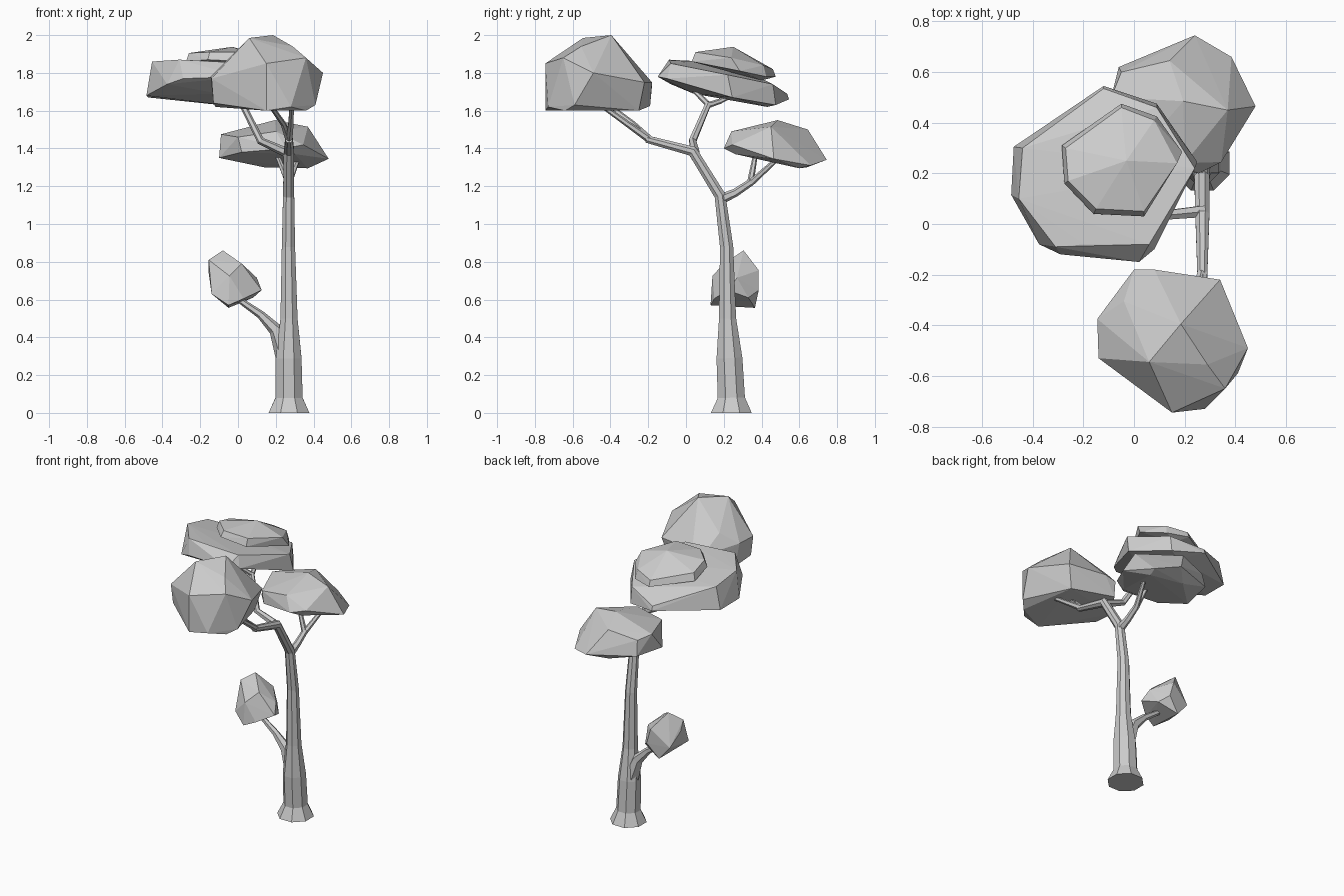
import bpy, bmesh, math
from mathutils import Vector


def make_object(name, bm):
    bmesh.ops.recalc_face_normals(bm, faces=bm.faces)
    mesh = bpy.data.meshes.new(name)
    bm.to_mesh(mesh)
    bm.free()
    obj = bpy.data.objects.new(name, mesh)
    bpy.context.collection.objects.link(obj)
    return obj


def limb(name, path, sides):
    """Tapered faceted tube; path holds (x, y, z, radius)."""
    bm = bmesh.new()
    pts = [Vector(p[:3]) for p in path]
    span = pts[-1] - pts[0]
    ref = Vector((1, 0, 0)) if abs(span.x) < 0.6 * span.length else Vector((0, 1, 0))
    rings = []
    for i, p in enumerate(pts):
        tangent = Vector()
        if i > 0:
            tangent += (p - pts[i - 1]).normalized()
        if i < len(pts) - 1:
            tangent += (pts[i + 1] - p).normalized()
        v = tangent.cross(ref).normalized()
        u = v.cross(tangent).normalized()
        ring = []
        for k in range(sides):
            a = 2 * math.pi * (k + 0.5) / sides
            ring.append(bm.verts.new(p + path[i][3] * (u * math.cos(a) + v * math.sin(a))))
        rings.append(ring)
    for a, b in zip(rings, rings[1:]):
        for k in range(sides):
            n = (k + 1) % sides
            bm.faces.new((a[k], a[n], b[n], b[k]))
    bm.faces.new(rings[0])
    bm.faces.new(rings[-1])
    return make_object(name, bm)


def foliage(name, corners):
    """Faceted leaf clump: convex hull of its corner points."""
    bm = bmesh.new()
    verts = [bm.verts.new(c) for c in corners]
    res = bmesh.ops.convex_hull(bm, input=verts)
    loose = [v for v in bm.verts if not v.link_faces]
    bmesh.ops.delete(bm, geom=loose, context='VERTS')
    return make_object(name, bm)


# Trunk, leaning forward into the front bough
limb("trunk", [(.27, .24, 0, .117), (.27, .24, .08, .078), (.268, .23, .29, .074),
               (.27, .22, .5, .049), (.267, .215, .88, .038), (.268, .18, 1.15, .032),
               (.27, .035, 1.385, .03), (.27, -.21, 1.45, .021)], 8)

# Branches
limb("front_twig_right", [(.27, -.19, 1.445, .02), (.28, -.31, 1.53, .016), (.285, -.45, 1.63, .013)], 6)
limb("front_twig_left", [(.27, -.19, 1.445, .02), (.24, -.28, 1.53, .015), (.17, -.41, 1.63, .012)], 6)
limb("upper_branch", [(.275, .05, 1.37, .026), (.12, .035, 1.44, .021), (.02, .12, 1.64, .017)], 6)
limb("upper_twig_front", [(.022, .12, 1.63, .016), (-.04, .04, 1.71, .012)], 6)
limb("upper_twig_back", [(.022, .12, 1.63, .016), (0, .18, 1.65, .014), (-.02, .26, 1.69, .012)], 6)
limb("back_branch", [(.268, .18, 1.13, .028), (.268, .26, 1.165, .022), (.268, .35, 1.225, .019)], 6)
limb("back_twig_left", [(.268, .34, 1.215, .018), (.2, .37, 1.38, .012)], 6)
limb("back_twig_right", [(.268, .34, 1.215, .018), (.32, .49, 1.35, .012)], 6)
limb("low_branch", [(.255, .235, .29, .055), (.2, .235, .44, .036), (.12, .24, .52, .022),
                    (-.01, .25, .61, .015)], 6)

# Foliage clumps
foliage("front_foliage", [
    (.185, -.395, 2), (.06, -.545, 1.985), (.29, -.555, 1.94), (.36, -.65, 1.88),
    (.45, -.49, 1.8), (.34, -.22, 1.75), (.08, -.18, 1.75), (0, -.18, 1.73),
    (-.04, -.305, 1.85), (-.145, -.375, 1.78), (-.14, -.53, 1.77), (.15, -.745, 1.85),
    (.28, -.73, 1.62), (.41, -.59, 1.63), (.36, -.64, 1.6), (-.13, -.52, 1.64),
    (.15, -.745, 1.6), (.3, -.25, 1.6), (0, -.19, 1.625), (-.12, -.36, 1.62)])
foliage("back_foliage", [
    (.195, .485, 1.55), (.14, .645, 1.5), (-.09, .5, 1.475), (-.06, .62, 1.36),
    (.24, .745, 1.34), (.385, .66, 1.31), (.48, .465, 1.345), (.37, .45, 1.515),
    (.345, .245, 1.42), (.255, .2, 1.4), (.2, .24, 1.49), (0, .26, 1.46),
    (-.1, .4, 1.35), (.02, .25, 1.38), (.14, .64, 1.3), (.37, .6, 1.295),
    (.3, .26, 1.37), (-.05, .6, 1.46)])
foliage("upper_foliage", [
    (-.455, .1, 1.86), (-.44, .3, 1.82), (-.195, -.08, 1.865), (-.31, -.09, 1.87),
    (.06, -.08, 1.85), (.24, .22, 1.79), (.09, .46, 1.74), (-.12, .535, 1.69),
    (-.485, .115, 1.68), (-.475, .305, 1.67), (-.12, .545, 1.66), (.09, .475, 1.63),
    (.25, .245, 1.67), (.08, -.1, 1.77), (.02, -.15, 1.78), (-.29, -.12, 1.77),
    (-.375, -.08, 1.74), (-.1, .04, 1.69), (0, .43, 1.62)])
foliage("crown_foliage", [
    (-.03, .25, 1.938), (-.15, .06, 1.91), (.04, .05, 1.91), (.17, .24, 1.88),
    (.08, .41, 1.84), (-.05, .46, 1.82), (-.27, .3, 1.87), (-.26, .17, 1.905),
    (-.05, .475, 1.78), (.09, .425, 1.78), (.19, .285, 1.81), (.04, .03, 1.86),
    (-.16, .04, 1.87), (-.275, .16, 1.86), (-.285, .31, 1.82), (0, .4, 1.76)])
foliage("low_foliage", [
    (-.08, .305, .86), (-.155, .25, .81), (-.155, .28, .74), (.02, .2, .79),
    (.1, .27, .715), (.125, .22, .65), (.03, .15, .605), (-.05, .13, .57),
    (-.045, .14, .725), (-.14, .17, .63), (-.05, .365, .556), (.03, .385, .65),
    (0, .385, .755), (-.13, .36, .65), (.08, .33, .61)])
